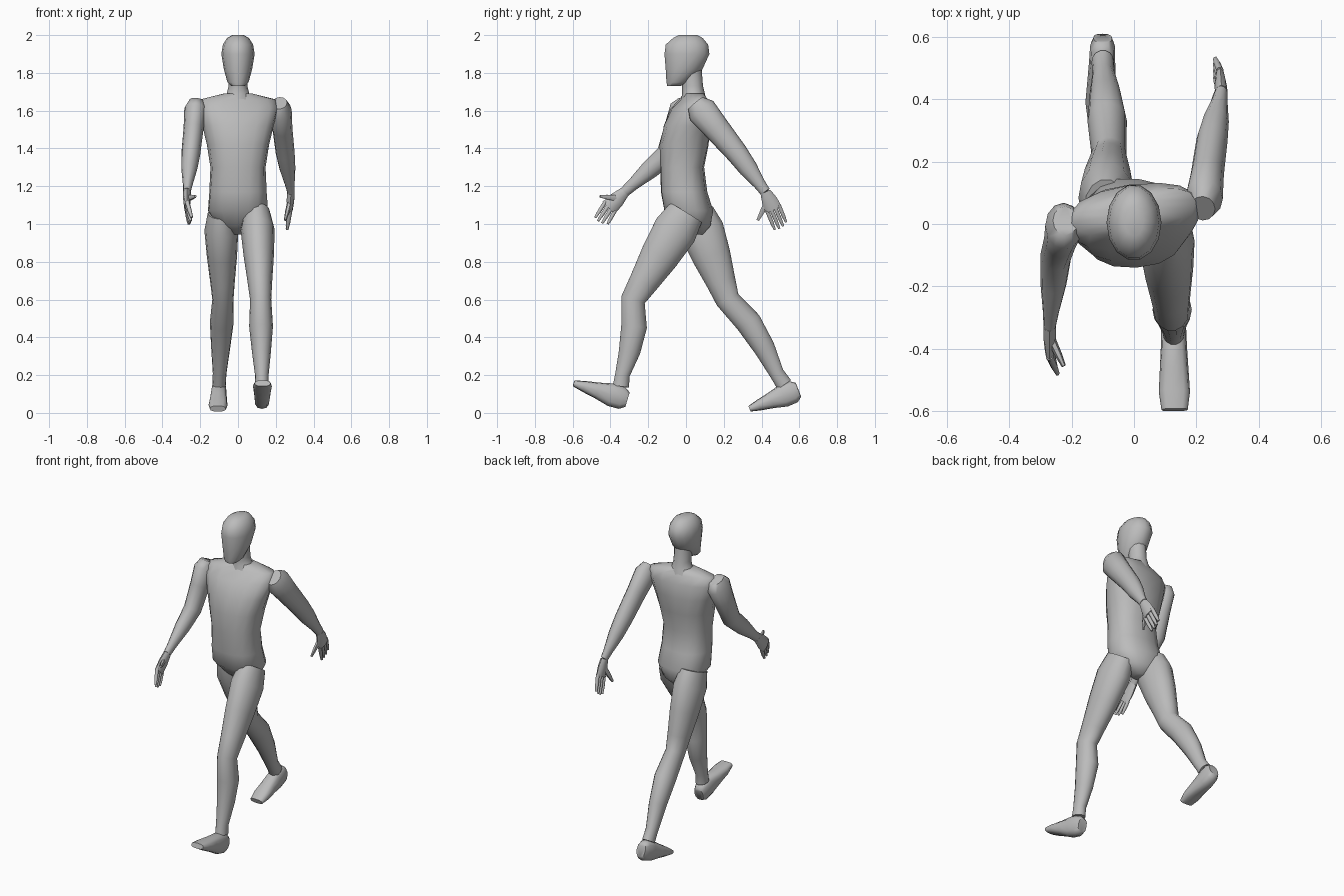
import bpy, bmesh, math
from mathutils import Vector

X_AXIS, Z_AXIS = Vector((1, 0, 0)), Vector((0, 0, 1))

cube = bpy.data.objects.get("Cube")
if cube:
    bpy.data.objects.remove(cube, do_unlink=True)

grey = (0.5, 0.5, 0.5, 1)
skin = bpy.data.materials.new("plain_grey")
skin.use_nodes = True
skin.diffuse_color = grey
skin.node_tree.nodes["Principled BSDF"].inputs["Base Color"].default_value = grey


def oval(centre, side, depth, sides, power=1):
    """Points of an oval ring; a power below one makes it boxier."""
    ring = []
    for k in range(sides):
        angle = math.tau * k / sides
        c, s = (math.copysign(abs(v) ** power, v) for v in (math.cos(angle), math.sin(angle)))
        ring.append(centre + side * c + depth * s)
    return ring


def skin_rings(name, rings):
    """Bridge successive rings into a closed, softly shaded part."""
    bm = bmesh.new()
    loops = [[bm.verts.new(point) for point in ring] for ring in rings]
    for lower, upper in zip(loops, loops[1:]):
        for k in range(len(lower)):
            bm.faces.new((lower[k - 1], lower[k], upper[k], upper[k - 1]))
    bm.faces.new(loops[0])
    bm.faces.new(loops[-1])
    bmesh.ops.recalc_face_normals(bm, faces=bm.faces)
    mesh = bpy.data.meshes.new(name)
    bm.to_mesh(mesh)
    bm.free()
    mesh.materials.append(skin)
    part = bpy.data.objects.new(name, mesh)
    bpy.context.collection.objects.link(part)
    bpy.ops.object.select_all(action="DESELECT")
    part.select_set(True)
    bpy.context.view_layer.objects.active = part
    bpy.ops.object.shade_smooth_by_angle(angle=math.radians(60))


def column(name, profile, sides, twist=0, power=1):
    """Upright part from rows of height, y centre, half width, half depth."""
    rings = []
    for z, y, width, depth in profile:
        yaw = twist * (z - 1.3)
        side = Vector((math.cos(yaw), math.sin(yaw), 0))
        rings.append(oval(Vector((0, y, z)), side * width, Z_AXIS.cross(side) * depth, sides, power))
    skin_rings(name, rings)


def limb(name, joints, profile, sides, power=1):
    """Part along joints from rows of joint position, half width, half depth, backward bulge."""
    joints = [Vector(joint) for joint in joints]
    centres = []
    for place, *_ in profile:
        bone = min(int(place), len(joints) - 2)
        centres.append(joints[bone].lerp(joints[bone + 1], place - bone))
    rings = []
    last = len(centres) - 1
    for i, (place, width, depth, bulge) in enumerate(profile):
        along = (centres[min(i + 1, last)] - centres[max(i - 1, 0)]).normalized()
        side = (X_AXIS - along * along.x).normalized()
        front = along.cross(side)
        rings.append(oval(centres[i] - front * bulge, side * width, front * depth, sides, power))
    skin_rings(name, rings)


def hand(label, wrist, knuckles, first_tip, last_tip, thumb_tip):
    """Flat palm, four fanned fingers and a thumb."""
    wrist, knuckles, first_tip, last_tip = map(Vector, (wrist, knuckles, first_tip, last_tip))
    limb(label + "_palm", (wrist, knuckles), palm_profile, 8)
    reach = knuckles - wrist
    across = reach.cross(X_AXIS).normalized()
    if across.dot(first_tip - last_tip) < 0:
        across.negate()
    for i in range(4):
        share = i / 3
        root = knuckles - reach * 0.1 + across * 0.07 * (0.5 - share)
        tip = first_tip.lerp(last_tip, share) + reach * 0.1 * math.sin(math.pi * share)
        limb(f"{label}_finger_{i + 1}", (root, tip), finger_profile, 6)
    limb(label + "_thumb", (wrist.lerp(knuckles, 0.4), thumb_tip), thumb_profile, 6)


# Shared thickness along each kind of limb
arm_profile = [(0, .04, .05, 0), (.15, .06, .08, 0), (.5, .053, .07, 0), (1, .05, .058, 0),
               (1.4, .042, .05, 0), (1.8, .026, .032, 0), (2, .02, .028, 0)]
leg_profile = [(0, .07, .1, 0), (.2, .09, .12, 0), (.5, .08, .105, 0), (.8, .065, .08, 0),
               (1, .056, .066, 0), (1.3, .063, .07, .025), (1.6, .05, .058, .02),
               (1.87, .036, .04, 0), (2, .036, .044, 0)]
foot_profile = [(0, .03, .04, 0), (.1, .04, .06, 0), (.3, .042, .062, 0),
                (.55, .046, .044, 0), (.8, .05, .03, 0), (1, .042, .016, 0)]
palm_profile = [(0, .02, .028, 0), (.5, .02, .042, 0), (1, .015, .045, 0)]
finger_profile = [(0, .012, .012, 0), (.6, .011, .011, 0), (1, .007, .007, 0)]
thumb_profile = [(0, .015, .02, 0), (.6, .012, .014, 0), (1, .007, .008, 0)]

# Head and neck
column("head", [(1.73, -.065, .035, .035), (1.75, -.045, .056, .06), (1.82, -.01, .075, .1),
                (1.9, .005, .088, .122), (1.95, .005, .08, .115), (1.985, .01, .058, .08),
                (2, .01, .03, .05)], 14)
column("neck", [(1.64, .04, .1, .07), (1.69, .04, .06, .06), (1.73, .035, .05, .055),
                (1.82, .025, .052, .058)], 12)

# Torso, shoulders turned against the hips
column("torso", [(.945, .05, .035, .04), (.99, .045, .11, .085), (1.07, .015, .16, .13),
                 (1.17, -.01, .152, .123), (1.3, -.02, .146, .116), (1.42, -.01, .165, .13),
                 (1.52, .005, .19, .122), (1.61, .025, .215, .1), (1.66, .04, .2, .065),
                 (1.69, .04, .08, .05)], 16, twist=.5, power=.85)

# Left arm swings back, right arm swings forward
left_wrist, right_wrist = (.28, .42, 1.17), (-.27, -.325, 1.17)
limb("left_arm", [(.22, .05, 1.64), (.25, .27, 1.375), left_wrist], arm_profile, 12)
limb("right_arm", [(-.22, .01, 1.65), (-.25, -.1, 1.37), right_wrist], arm_profile, 12)
hand("left_hand", left_wrist, (.275, .465, 1.075), (.26, .53, 1.01), (.26, .47, .97), (.25, .38, 1.02))
hand("right_hand", right_wrist, (-.27, -.41, 1.085), (-.245, -.48, 1.035), (-.26, -.415, 1),
     (-.225, -.455, 1.147))

# Left leg strides forward, right leg pushes off behind
limb("left_leg", [(.1, 0, 1.06), (.12, -.28, .6), (.127, -.345, .14)], leg_profile, 14)
limb("right_leg", [(-.09, .05, 1.06), (-.08, .22, .6), (-.1, .52, .15)], leg_profile, 14)
limb("left_foot", [(.127, -.31, .07), (.13, -.595, .157)], foot_profile, 12, power=.75)
limb("right_foot", [(-.1, .595, .122), (-.107, .337, .022)], foot_profile, 12, power=.75)
